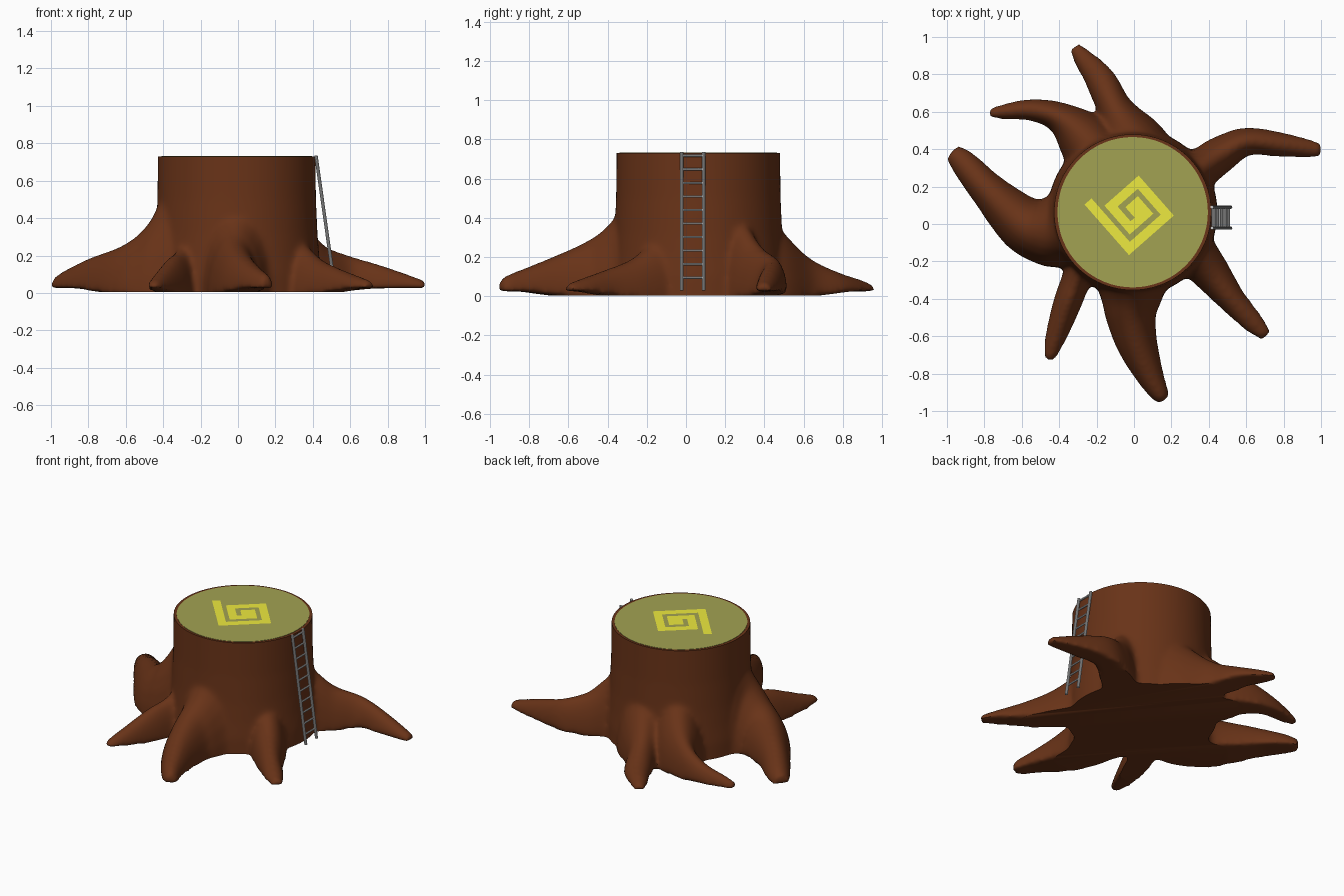
import bpy, bmesh, math
from mathutils import Vector, Matrix

if "Cube" in bpy.data.objects:
    bpy.data.objects.remove(bpy.data.objects["Cube"])

CENTRE = Vector((-0.007, 0.063, 0))
TOP = 0.73


def material(name, rgb):
    m = bpy.data.materials.new(name)
    m.diffuse_color = (*rgb, 1)
    m.use_nodes = True
    m.node_tree.nodes["Principled BSDF"].inputs["Base Color"].default_value = m.diffuse_color
    return m


def to_object(bm, name, mat=None):
    bmesh.ops.recalc_face_normals(bm, faces=bm.faces)
    me = bpy.data.meshes.new(name)
    bm.to_mesh(me)
    bm.free()
    ob = bpy.data.objects.new(name, me)
    bpy.context.collection.objects.link(ob)
    if mat:
        me.materials.append(mat)
    return ob


def loft(bm, rings):
    vs = [[bm.verts.new(p) for p in r] for r in rings]
    n = len(vs[0])
    for a, b in zip(vs, vs[1:]):
        for i in range(n):
            bm.faces.new((a[i], a[(i + 1) % n], b[(i + 1) % n], b[i]))
    bm.faces.new(vs[0][::-1])
    bm.faces.new(vs[-1])


def spline(points, steps=6):
    p = [Vector(q) for q in points]
    p = [2 * p[0] - p[1]] + p + [2 * p[-1] - p[-2]]
    out = []
    for a, b, c, d in zip(p, p[1:], p[2:], p[3:]):
        for k in range(steps):
            t = k / steps
            out.append(0.5 * (2 * b + (c - a) * t + (2 * a - 5 * b + 4 * c - d) * t**2
                              + (3 * b - a - 3 * c + d) * t**3))
    return out + [p[-2]]


def root(bm, points):
    """Loft a flat-bottomed arch along (x, y, half width, height) stations."""
    s = spline(points)
    rings = []
    for i, (x, y, w, h) in enumerate(s):
        d = s[min(i + 1, len(s) - 1)] - s[max(i - 1, 0)]
        side = Vector((-d[1], d[0], 0)).normalized()
        r = math.hypot(x, y)
        base = -0.03 + 0.055 * min(1, max(0, (r - 0.4) / 0.45))
        ring = []
        for k in range(13):
            t = math.pi * k / 12
            ring.append(Vector((x, y, base + (h - base) * math.sin(t))) + side * w * math.cos(t))
        rings.append(ring)
    loft(bm, rings)


brown = material("bark", (0.14, 0.033, 0.009))
olive = material("cut_wood", (0.36, 0.36, 0.085))
yellow = material("inlay", (0.85, 0.82, 0.05))

# Stump: trunk and roots, fused into one smooth skin
bm = bmesh.new()
profile = [(-0.06, 0.45), (0.1, 0.447), (0.2, 0.437), (0.32, 0.428), (0.5, 0.42), (0.82, 0.416)]
loft(bm, [[CENTRE + Vector((r * 1.01 * math.cos(a), r * math.sin(a), z))
           for a in (math.tau * i / 64 for i in range(64))] for z, r in profile])
root(bm, [(0.2, 0.22, 0.15, 0.5), (0.36, 0.30, 0.11, 0.36), (0.46, 0.37, 0.10, 0.255),
          (0.60, 0.44, 0.077, 0.2), (0.78, 0.425, 0.067, 0.145), (0.95, 0.40, 0.05, 0.085), (1.005, 0.395, 0.035, 0.065)])
root(bm, [(0.05, 0.28, 0.22, 0.55), (-0.01, 0.44, 0.18, 0.38), (-0.1, 0.61, 0.1, 0.21),
          (-0.18, 0.77, 0.085, 0.125), (-0.275, 0.89, 0.055, 0.085), (-0.32, 0.95, 0.033, 0.06)])
root(bm, [(-0.15, 0.3, 0.18, 0.5), (-0.27, 0.46, 0.15, 0.33), (-0.4, 0.57, 0.085, 0.22),
          (-0.55, 0.61, 0.06, 0.145), (-0.7, 0.6, 0.042, 0.095), (-0.775, 0.59, 0.026, 0.065)])
root(bm, [(-0.22, 0.01, 0.26, 0.68), (-0.39, -0.03, 0.21, 0.53), (-0.48, -0.035, 0.185, 0.37), (-0.6, 0.01, 0.15, 0.26),
          (-0.78, 0.18, 0.1, 0.19), (-0.91, 0.325, 0.075, 0.125), (-0.975, 0.385, 0.05, 0.085)])
root(bm, [(-0.25, -0.15, 0.1, 0.32), (-0.31, -0.3, 0.08, 0.23), (-0.355, -0.42, 0.077, 0.19),
          (-0.41, -0.58, 0.062, 0.12), (-0.445, -0.69, 0.043, 0.075), (-0.455, -0.73, 0.025, 0.055)])
root(bm, [(0, -0.1, 0.26, 0.66), (-0.01, -0.3, 0.2, 0.48), (-0.015, -0.4, 0.165, 0.36), (-0.015, -0.5, 0.135, 0.285),
          (0.02, -0.65, 0.11, 0.215), (0.09, -0.82, 0.075, 0.145), (0.145, -0.92, 0.048, 0.105), (0.16, -0.945, 0.03, 0.08)])
root(bm, [(0.28, -0.1, 0.13, 0.34), (0.41, -0.26, 0.105, 0.2), (0.52, -0.4, 0.077, 0.14),
          (0.63, -0.52, 0.062, 0.095), (0.71, -0.6, 0.035, 0.065)])
raw = to_object(bm, "stump_blank")
rm = raw.modifiers.new("fuse", 'REMESH')
rm.mode, rm.voxel_size = 'VOXEL', 0.014
sm = raw.modifiers.new("soften", 'SMOOTH')
sm.factor, sm.iterations = 0.5, 16
fused = raw.evaluated_get(bpy.context.evaluated_depsgraph_get()).to_mesh()
bm = bmesh.new()
bm.from_mesh(fused)
bpy.data.objects.remove(raw)

# Flat saw cut on top and flat underside
for z, n in ((TOP, 1), (0.004, -1)):
    bmesh.ops.bisect_plane(bm, geom=bm.verts[:] + bm.edges[:] + bm.faces[:], plane_co=(0, 0, z),
                           plane_no=(0, 0, n), clear_outer=True)
    bmesh.ops.holes_fill(bm, edges=[e for e in bm.edges if e.is_boundary], sides=0)
stump = to_object(bm, "stump", brown)
bpy.context.view_layer.objects.active = stump
stump.select_set(True)
bpy.ops.object.shade_smooth_by_angle(angle=math.radians(40))

# Cut face inside the bark rim
bm = bmesh.new()
bmesh.ops.create_cone(bm, cap_ends=True, segments=64, radius1=0.402, radius2=0.402, depth=0.01,
                      matrix=Matrix.Translation(CENTRE + Vector((0, 0, TOP - 0.003))))
to_object(bm, "cut_face", olive)

# Square spiral inlay: mitred strip along its outer turns
W = 0.05
turns = [(0.36, 0), (0, 0), (0, 0.32), (0.285, 0.32), (0.285, 0.076), (0.08, 0.076),
         (0.08, 0.244), (0.205, 0.244), (0.205, 0.155), (0.125, 0.155)]
P, Q = Vector((-0.66, 0.75, 0)), Vector((0.75, 0.66, 0))
pts = [Vector(t) for t in turns]
dirs = [(b - a).normalized() for a, b in zip(pts, pts[1:])]
norms = [Vector((d.y, -d.x)) for d in dirs]
if norms[0].y < 0:  # strip must widen towards the inside of the spiral
    norms = [-n for n in norms]
bm = bmesh.new()
pairs = []
for i, p in enumerate(pts):
    n = norms[0] if i == 0 else norms[-1] if i == len(pts) - 1 else norms[i - 1] + norms[i]
    pairs.append([bm.verts.new(Vector((-0.027, -0.166, TOP + 0.004)) + P * c.x + Q * c.y) for c in (p, p + n * W)])
for a, b in zip(pairs, pairs[1:]):
    bm.faces.new((a[0], b[0], b[1], a[1]))
to_object(bm, "spiral_inlay", yellow)


# Leaning ladder
def rod(bm, a, b, r):
    a, b = Vector(a), Vector(b)
    rot = (b - a).to_track_quat('Z', 'Y').to_matrix().to_4x4()
    bmesh.ops.create_cone(bm, cap_ends=True, segments=10, radius1=r, radius2=r, depth=(b - a).length,
                          matrix=Matrix.Translation((a + b) / 2) @ rot)


def lean(y, z):
    return (0.517 - (z - 0.03) * 0.142, y, z)


Y0, Y1 = -0.022, 0.09
bm = bmesh.new()
for y in (Y0, Y1):
    rod(bm, lean(y, 0.03), lean(y, 0.735), 0.009)
to_object(bm, "ladder_rails")
bm = bmesh.new()
for i in range(10):
    z = 0.095 + i * 0.069
    rod(bm, lean(Y0, z), lean(Y1, z), 0.006)
to_object(bm, "ladder_rungs")
